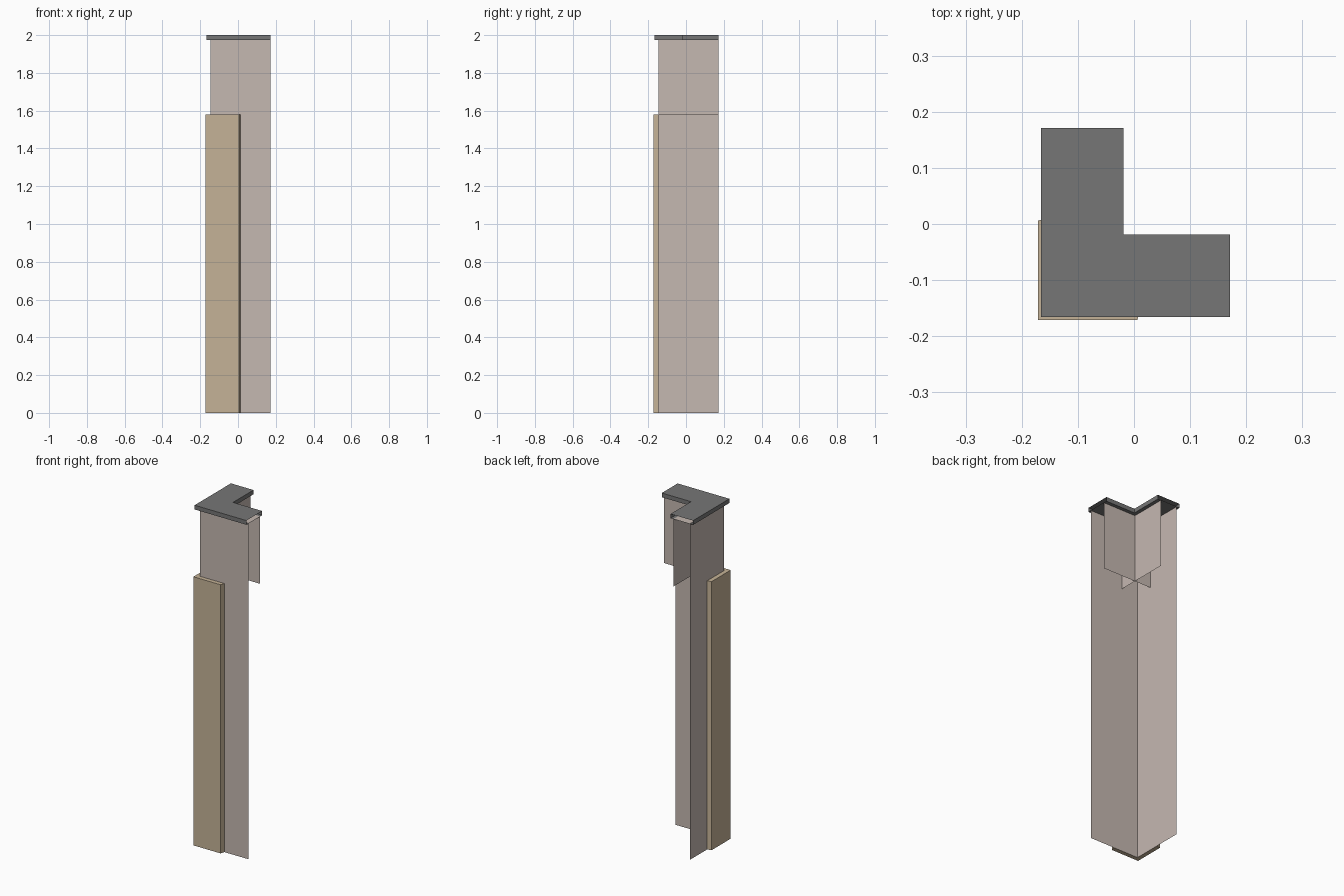
import bpy

cube = bpy.data.objects.get("Cube")
if cube:
    bpy.data.objects.remove(cube, do_unlink=True)


def material(name, rgb):
    mat = bpy.data.materials.new(name)
    mat.use_nodes = True
    color = (*rgb, 1)
    mat.diffuse_color = color
    mat.node_tree.nodes["Principled BSDF"].inputs["Base Color"].default_value = color
    return mat


plaster = material("warm_grey_plaster", (0.56, 0.48, 0.44))
tan = material("tan_trim", (0.56, 0.45, 0.31))
slate = material("dark_grey_cap", (0.18, 0.18, 0.18))


def add_mesh(name, verts, faces, mat):
    mesh = bpy.data.meshes.new(name)
    mesh.from_pydata(verts, [], faces)
    mesh.materials.append(mat)
    obj = bpy.data.objects.new(name, mesh)
    bpy.context.collection.objects.link(obj)
    return obj


def corner_outline(outer, inner, end, taper=0):
    """Counter-clockwise L: end, inner pair, end, outer pair."""
    return [(end - taper, outer), (end, inner), (inner, inner),
            (inner, end), (outer, end - taper), (outer, outer)]


def corner_prism(name, outline, low, high, mat, open_sides):
    n = len(outline)
    verts = [(x, y, z) for z in (low, high) for x, y in outline]
    # each L is capped by two quads, split along the mitre
    quads = [(0, 1, 2, 5), (2, 3, 4, 5)]
    faces = [tuple(reversed(q)) for q in quads]
    faces += [tuple(i + n for i in q) for q in quads]
    for i in range(n):
        if i not in open_sides:
            j = (i + 1) % n
            faces.append((i, j, j + n, i + n))
    return add_mesh(name, verts, faces, mat)


def sheet(name, start, stop, low, high, mat):
    verts = [(*start, low), (*stop, low), (*stop, high), (*start, high)]
    return add_mesh(name, verts, [(0, 1, 2, 3)], mat)


END, OUTER, INNER = 0.171, -0.146, -0.04
LEDGE, CAP_LOW, WALL_TOP, TOP = 1.58, 1.975, 1.977, 2.0

# Thin wall sheets: full-height outside, short crossing ones inside
for label, face, bottom in (("outer", OUTER, 0), ("inner", INNER, LEDGE)):
    sheet(label + "_front_wall", (OUTER, face), (END, face), bottom, WALL_TOP, plaster)
    sheet(label + "_side_wall", (face, END), (face, OUTER), bottom, WALL_TOP, plaster)

# Flat plaster top between the walls
outline = corner_outline(OUTER, INNER, END)
add_mesh("wall_top", [(x, y, WALL_TOP) for x, y in outline],
         [(0, 1, 2, 5), (2, 3, 4, 5)], plaster)

# Overhanging cap, open at both arm ends
corner_prism("cap", corner_outline(-0.166, -0.019, END), CAP_LOW, TOP, slate, (0, 3))

# Corner trim wrapped around the outside, with slightly tapered ends
corner_prism("corner_trim", corner_outline(-END, OUTER, 0.013, 0.007),
             0, LEDGE, tan, (1, 2))
